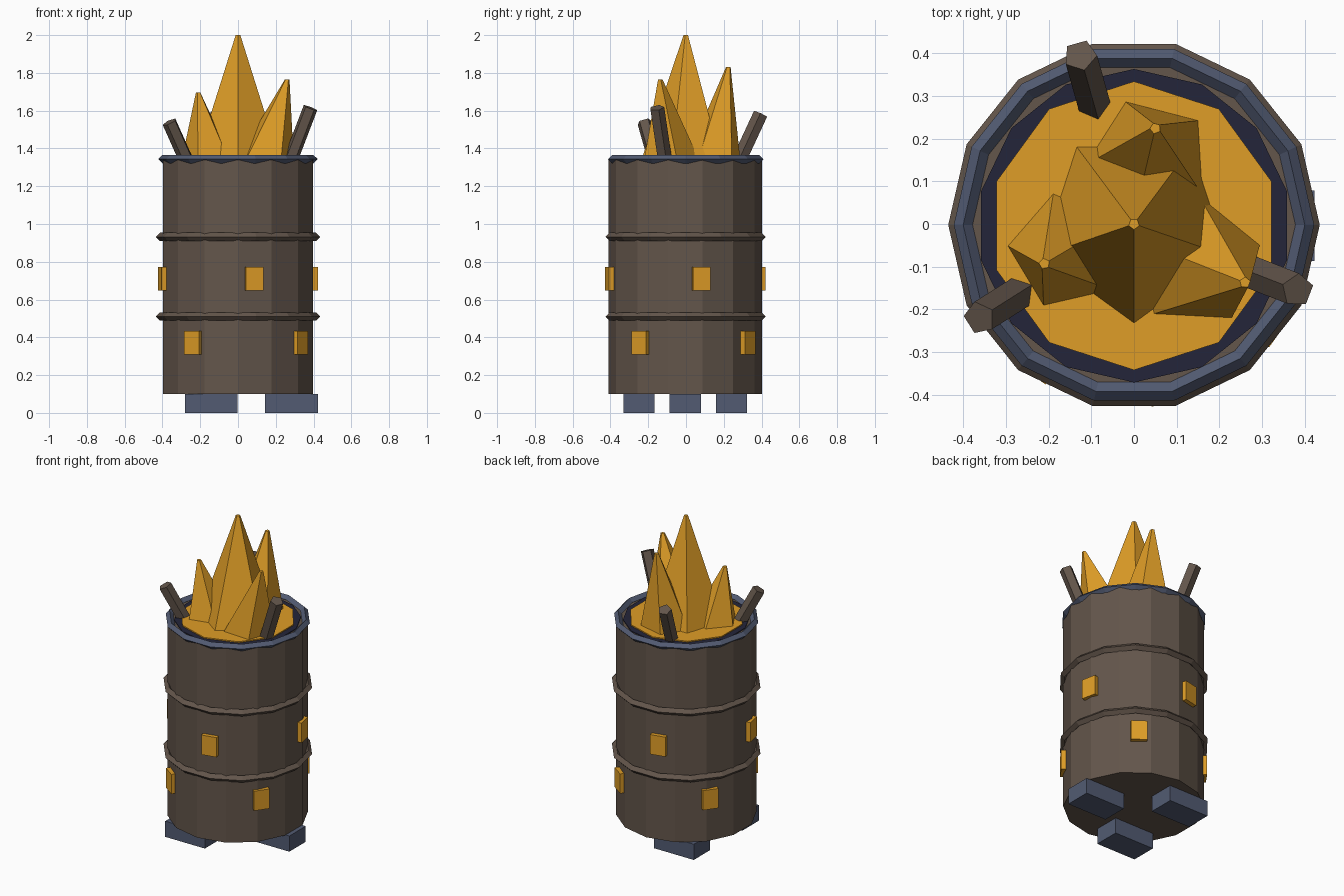
import bpy, bmesh
from math import sin, cos, radians, tau
from mathutils import Vector, Matrix

if "Cube" in bpy.data.objects:
    bpy.data.objects.remove(bpy.data.objects["Cube"])

CY = -0.004  # barrel axis offset in y


def material(name, rgb):
    m = bpy.data.materials.new(name)
    m.use_nodes = True
    m.diffuse_color = (*rgb, 1)
    bsdf = next(n for n in m.node_tree.nodes if n.type == 'BSDF_PRINCIPLED')
    bsdf.inputs["Base Color"].default_value = (*rgb, 1)
    bsdf.inputs["Roughness"].default_value = 0.9
    return m


rust = material("rusty brown", (0.125, 0.092, 0.07))
steel = material("blue steel", (0.085, 0.105, 0.17))
soot = material("dark navy", (0.017, 0.018, 0.042))
flame = material("flame orange", (0.74, 0.34, 0.02))


def finish(bm, name, mat):
    bmesh.ops.recalc_face_normals(bm, faces=bm.faces[:])
    mesh = bpy.data.meshes.new(name)
    bm.to_mesh(mesh)
    bm.free()
    mesh.materials.append(mat)
    ob = bpy.data.objects.new(name, mesh)
    bpy.context.collection.objects.link(ob)
    return ob


def frustum(name, mat, sides, base, top, r0, r1, phase=0, along=False):
    """Capped frustum between two centres; rings level, or square to the axis."""
    base, top = Vector(base), Vector(top)
    turn = Matrix.Identity(3)
    if along:
        turn = (top - base).to_track_quat('Z', 'Y').to_matrix()
    bm = bmesh.new()
    rings = []
    for c, r in ((base, r0), (top, r1)):
        ring = []
        for i in range(sides):
            a = radians(phase) + tau * i / sides
            ring.append(bm.verts.new(c + turn @ Vector((r * cos(a), r * sin(a), 0))))
        rings.append(ring)
        bm.faces.new(ring)
    for i in range(sides):
        j = (i + 1) % sides
        bm.faces.new((rings[0][i], rings[0][j], rings[1][j], rings[1][i]))
    return finish(bm, name, mat)


def hoop(name, mat, z, radius, minor=0.022):
    bpy.ops.mesh.primitive_torus_add(major_segments=14, minor_segments=4,
                                     major_radius=radius, minor_radius=minor,
                                     location=(0, CY / 2, z))
    ob = bpy.context.object
    ob.name = name
    ob.data.materials.append(mat)
    for p in ob.data.polygons:
        p.use_smooth = False


def block(name, mat, size, loc, angle=0):
    bm = bmesh.new()
    bmesh.ops.create_cube(bm, size=1)
    bmesh.ops.scale(bm, vec=size, verts=bm.verts)
    ob = finish(bm, name, mat)
    ob.location = loc
    ob.rotation_euler.z = angle


# Barrel, hoops, rim and the discs inside the rim
frustum("barrel", rust, 14, (0, CY, 0.1), (0, CY, 1.34), 0.407, 0.407, -90)
for name, z in (("lower_hoop", 0.51), ("upper_hoop", 0.932)):
    hoop(name, rust, z, 0.413)
hoop("rim", steel, 1.343, 0.4)
frustum("soot_disc", soot, 14, (0, CY, 1.3), (0, CY, 1.345), 0.367, 0.367, -90)
frustum("ember_disc", flame, 10, (0, CY, 1.31), (0, CY, 1.352), 0.338, 0.338, -90)

# Three feet
for i in range(3):
    a = tau * i / 3
    block(f"foot_{i + 1}", steel, (0.28, 0.165, 0.1),
          (0.283 * cos(a), CY + 0.283 * sin(a), 0.05))

# Two staggered rows of glowing vents
for row, z, start in (("upper", 0.71, 12), ("lower", 0.372, 54.4)):
    for i in range(4):
        a = radians(start + 90 * i)
        block(f"{row}_vent_{i + 1}", flame, (0.03, 0.095, 0.125),
              (0.408 * cos(a), CY + 0.408 * sin(a), z), a)

# Flames: base centre, tip, base radius, phase
FLOOR = 1.345
for name, bx, by, tip, r, phase in (
        ("main_flame", 0, CY, (0, 0, 2.0), 0.23, -90),
        ("right_flame", -0.157, -0.063, (-0.21, -0.093, 1.695), 0.14, 175),
        ("left_flame", 0.143, -0.089, (0.26, -0.137, 1.765), 0.157, 15),
        ("back_flame", 0.035, 0.147, (0.05, 0.224, 1.83), 0.15, 39.5)):
    frustum(name, flame, 5, (bx, by, FLOOR), tip, r, 0.013, phase)

# Burning logs leaning over the rim
for name, low, high in (
        ("right_log", (-0.275, -0.165, FLOOR), (-0.362, -0.22, 1.54)),
        ("left_log", (0.28, -0.115, FLOOR), (0.383, -0.155, 1.615)),
        ("back_log", (-0.095, 0.285, FLOOR), (-0.126, 0.395, 1.582))):
    low, high = Vector(low), Vector(high)
    frustum(name, rust, 5, low - (high - low) * 0.4, high, 0.04, 0.04, 90, along=True)
